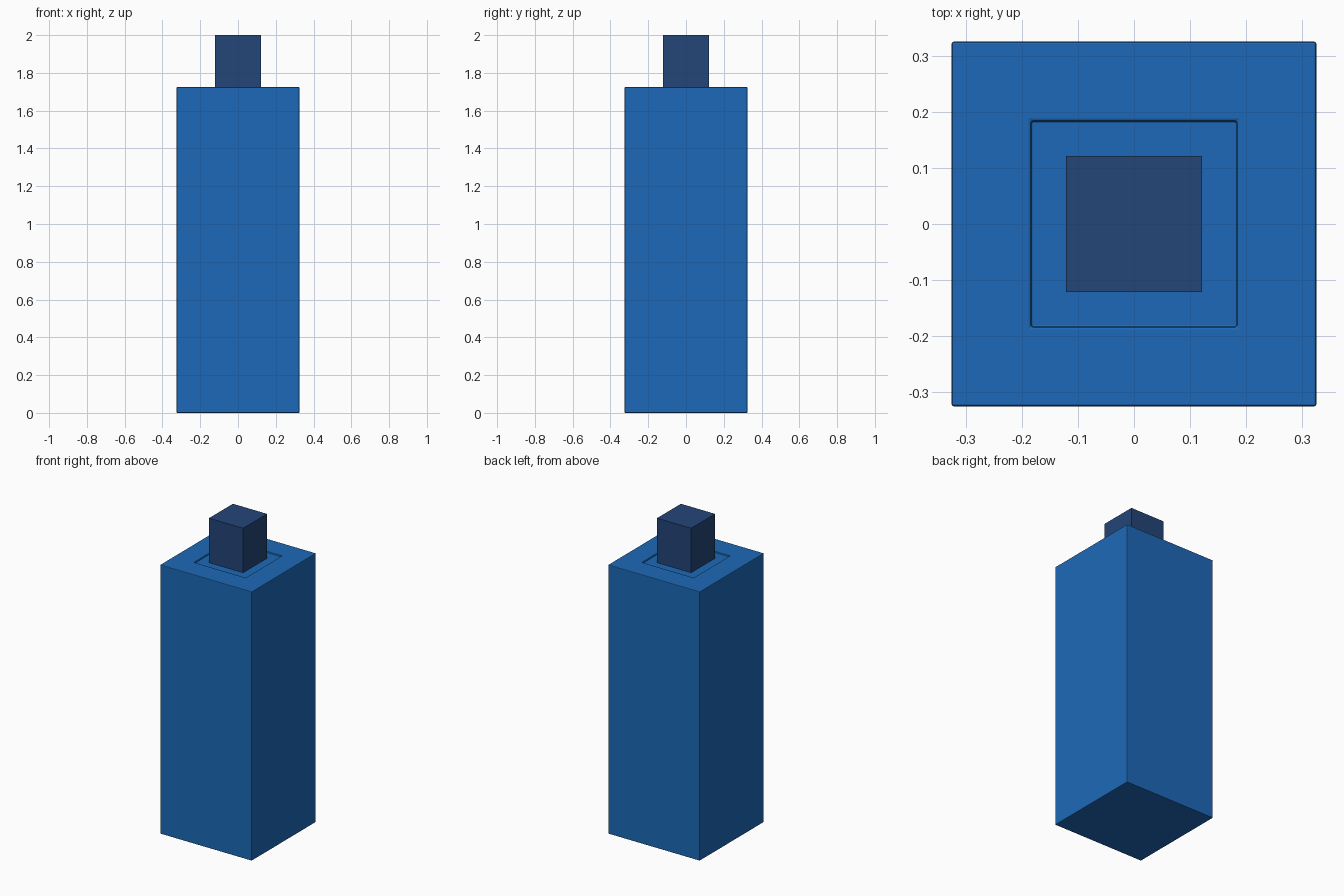
import bpy, bmesh
from mathutils import Matrix

if "Cube" in bpy.data.objects:
    bpy.data.objects.remove(bpy.data.objects["Cube"])


def box(name, half, z0, z1, color, edit=None):
    bm = bmesh.new()
    size = Matrix.Diagonal((2 * half, 2 * half, z1 - z0, 1))
    bmesh.ops.create_cube(bm, size=1, matrix=Matrix.Translation((0, 0, (z0 + z1) / 2)) @ size)
    if edit:
        edit(bm)
    mesh = bpy.data.meshes.new(name)
    bm.to_mesh(mesh)
    bm.free()
    mat = bpy.data.materials.new(name + "_colour")
    mat.diffuse_color = (*color, 1)
    mat.use_nodes = True
    mat.node_tree.nodes["Principled BSDF"].inputs["Base Color"].default_value = mat.diffuse_color
    mesh.materials.append(mat)
    obj = bpy.data.objects.new(name, mesh)
    bpy.context.collection.objects.link(obj)
    return obj


def cap_socket(bm):
    # shallow square socket that leaves a hairline gap around the cap
    top = max(bm.faces, key=lambda f: f.calc_center_median().z)
    bmesh.ops.inset_region(bm, faces=[top], thickness=0.2)
    socket = bmesh.ops.extrude_discrete_faces(bm, faces=[top])["faces"][0]
    bmesh.ops.translate(bm, verts=socket.verts, vec=(0, 0, -0.01))


# Tall square body with slightly softened edges
body = box("body", 0.325, 0, 1.725, (0.012, 0.141, 0.479), cap_socket)
bevel = body.modifiers.new("soft_edges", 'BEVEL')
bevel.width = 0.004
bevel.segments = 2
bevel.limit_method = 'ANGLE'

# Small darker square cap, seated in the socket
box("cap", 0.121, 1.715, 2.0, (0.017, 0.06, 0.185))
